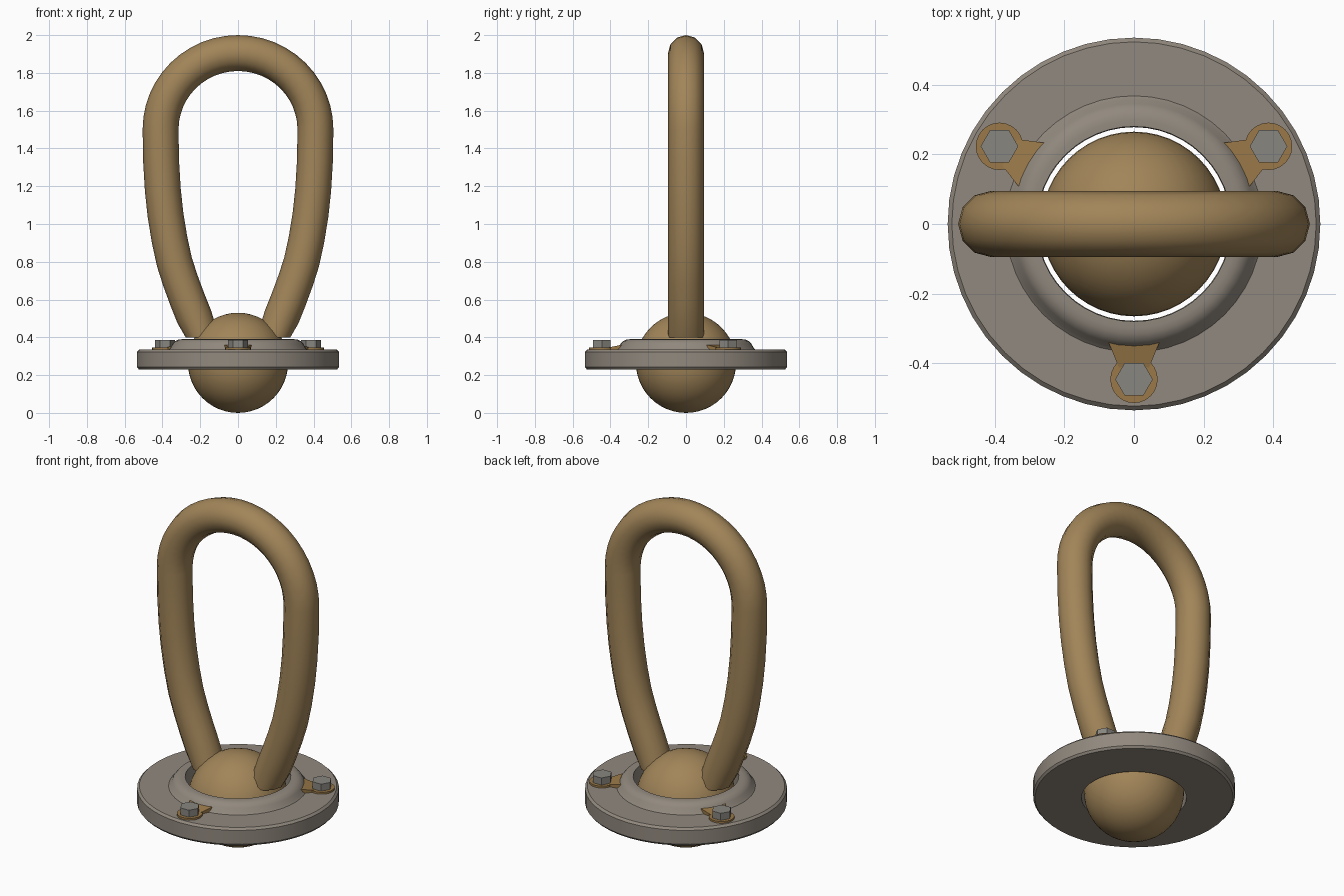
import bpy, bmesh, math
from mathutils import Vector, Matrix

if "Cube" in bpy.data.objects:
    bpy.data.objects.remove(bpy.data.objects["Cube"])


def material(name, rgb):
    m = bpy.data.materials.new(name)
    m.diffuse_color = (*rgb, 1)
    m.use_nodes = True
    m.node_tree.nodes["Principled BSDF"].inputs["Base Color"].default_value = m.diffuse_color
    return m


BRASS = material("tan brass", (0.36, 0.235, 0.10))
PLATE = material("warm grey", (0.285, 0.25, 0.21))
STEEL = material("steel grey", (0.25, 0.24, 0.215))
OCHRE = material("ochre", (0.32, 0.19, 0.065))


def finish(bm, name, mat, angle=40):
    bmesh.ops.recalc_face_normals(bm, faces=bm.faces)
    me = bpy.data.meshes.new(name)
    bm.to_mesh(me)
    bm.free()
    me.materials.append(mat)
    ob = bpy.data.objects.new(name, me)
    bpy.context.collection.objects.link(ob)
    bpy.ops.object.select_all(action='DESELECT')
    ob.select_set(True)
    bpy.context.view_layer.objects.active = ob
    bpy.ops.object.shade_smooth_by_angle(angle=math.radians(angle))
    return ob


def skin(bm, rings, closed=False):
    """Join successive vertex rings with quads."""
    n = len(rings[0])
    pairs = list(zip(rings, rings[1:])) + ([(rings[-1], rings[0])] if closed else [])
    for a, b in pairs:
        for i in range(n):
            j = (i + 1) % n
            bm.faces.new((a[i], a[j], b[j], b[i]))


def cylinder(name, mat, r, z0, z1, sides, x, y, turn=0):
    bm = bmesh.new()
    bmesh.ops.create_cone(bm, cap_ends=True, segments=sides, radius1=r, radius2=r, depth=z1 - z0,
                          matrix=Matrix.Translation((x, y, (z0 + z1) / 2)) @ Matrix.Rotation(turn, 4, 'Z'))
    return finish(bm, name, mat)


# Ball
bm = bmesh.new()
bmesh.ops.create_uvsphere(bm, u_segments=48, v_segments=24, radius=0.265,
                          matrix=Matrix.Translation((0, 0, 0.265)))
finish(bm, "ball", BRASS)

# Flange plate with raised collar around an open hole
profile = [(0.278, 0.23), (0.525, 0.23), (0.535, 0.242), (0.535, 0.323), (0.523, 0.335),
           (0.368, 0.335), (0.358, 0.345), (0.346, 0.366), (0.333, 0.38), (0.315, 0.388),
           (0.298, 0.39), (0.28, 0.39)]
bm = bmesh.new()
N = 48
rings = [[bm.verts.new((r * math.cos(2 * math.pi * i / N), r * math.sin(2 * math.pi * i / N), z))
          for i in range(N)] for r, z in profile]
skin(bm, rings, closed=True)
finish(bm, "flange", PLATE, 35)

# Loop handle: semicircle on top, legs drawn in towards the ball
leg = [(0.187, 0.40), (0.232, 0.51), (0.268, 0.60), (0.305, 0.70), (0.337, 0.80), (0.363, 0.92),
       (0.384, 1.05), (0.398, 1.18), (0.407, 1.33)]
arc = [(0.41 * math.cos(math.pi * k / 24), 1.5 + 0.405 * math.sin(math.pi * k / 24)) for k in range(25)]
path = leg + arc + [(-x, z) for x, z in reversed(leg)]
bm = bmesh.new()
rings = []
for k, (x, z) in enumerate(path):
    a, b = path[max(k - 1, 0)], path[min(k + 1, len(path) - 1)]
    t = Vector((b[0] - a[0], 0, b[1] - a[1])).normalized()
    side = Vector((t.z, 0, -t.x))
    if k in (0, len(path) - 1):      # level cut at the feet
        side = Vector((math.copysign(0.95, t.z), 0, 0))
    rings.append([bm.verts.new(Vector((x, 0, z)) + 0.095 * (side * math.cos(u) + Vector((0, math.sin(u), 0))))
                  for u in [2 * math.pi * i / 12 for i in range(12)]])
skin(bm, rings)
bm.faces.new(rings[0])
bm.faces.new(rings[-1])
finish(bm, "loop_handle", BRASS, 45)

# Three bolts with washers and wedge tabs
for k in range(3):
    ang = math.radians(-90 + 120 * k)
    x, y = 0.446 * math.cos(ang), 0.446 * math.sin(ang)
    cylinder(f"washer_{k}", OCHRE, 0.068, 0.33, 0.346, 24, x, y)
    cylinder(f"bolt_head_{k}", STEEL, 0.054, 0.34, 0.387, 6, x, y, math.pi / 2)
    bm = bmesh.new()
    rot = Matrix.Rotation(ang, 3, 'Z')
    loops = [[bm.verts.new(rot @ Vector(p)) for p in
              ((r, -w, 0.325), (r, w, 0.325), (r, w, top), (r, -w, top))]
             for r, w, top in ((0.445, 0.03, 0.339), (0.335, 0.075, 0.362))]
    skin(bm, loops)
    bm.faces.new(loops[0])
    bm.faces.new(loops[1])
    finish(bm, f"tab_{k}", OCHRE)
